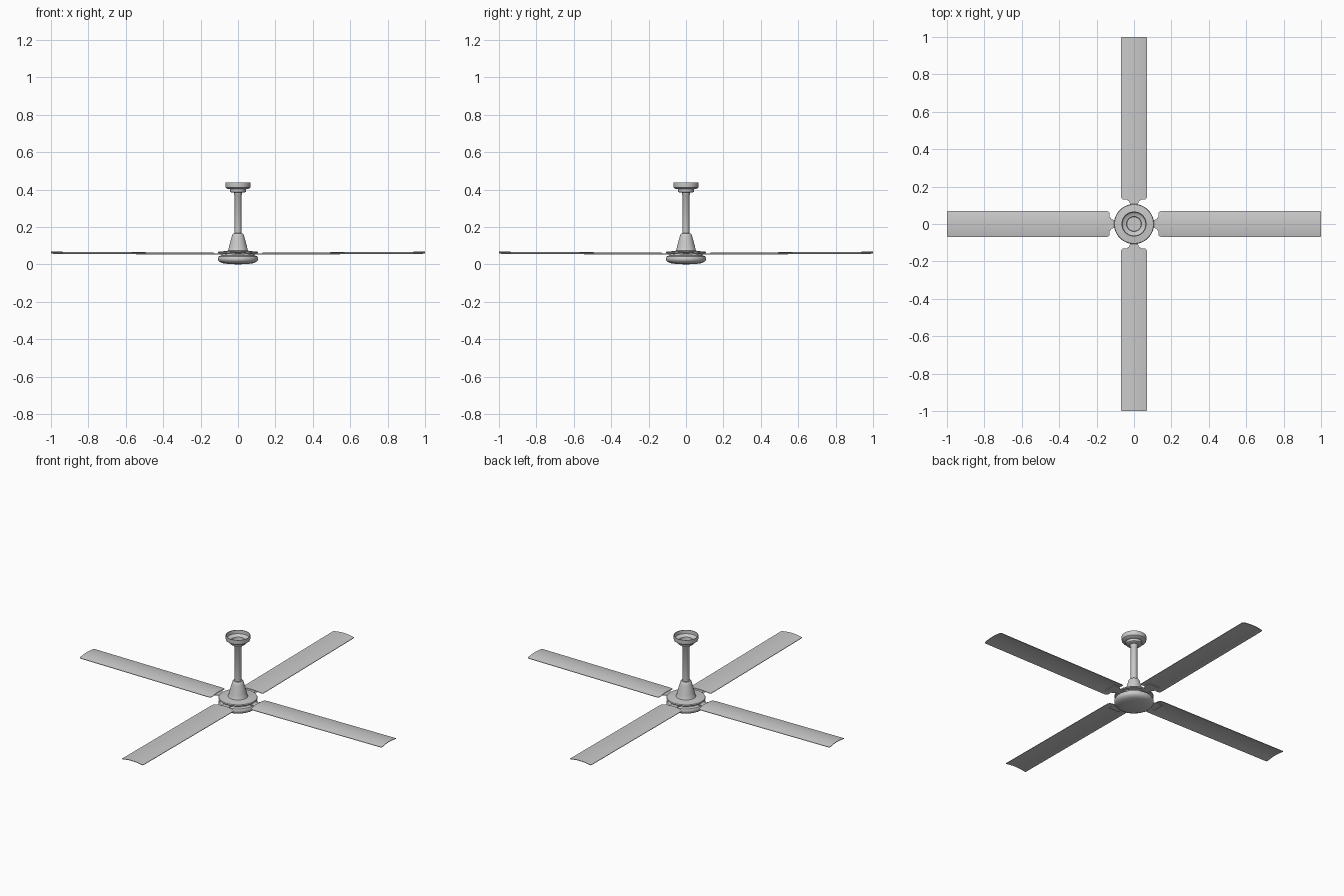
import bpy, bmesh, math

cube = bpy.data.objects.get("Cube")
if cube:
    bpy.data.objects.remove(cube, do_unlink=True)

metal = bpy.data.materials.new("light grey metal")
metal.use_nodes = True
GREY = (0.59, 0.59, 0.59, 1)
metal.diffuse_color = GREY
metal.node_tree.nodes["Principled BSDF"].inputs["Base Color"].default_value = GREY


def finish(bm, name):
    bmesh.ops.remove_doubles(bm, verts=bm.verts, dist=1e-5)
    bmesh.ops.recalc_face_normals(bm, faces=bm.faces)
    mesh = bpy.data.meshes.new(name)
    bm.to_mesh(mesh)
    bm.free()
    mesh.materials.append(metal)
    obj = bpy.data.objects.new(name, mesh)
    bpy.context.collection.objects.link(obj)
    bpy.ops.object.select_all(action='DESELECT')
    obj.select_set(True)
    bpy.context.view_layer.objects.active = obj
    bpy.ops.object.shade_smooth_by_angle(angle=math.radians(38))
    return obj


def lathe(name, profile, steps=48):
    """Spin a (radius, height) profile around z."""
    bm = bmesh.new()
    verts = [bm.verts.new((r, 0, z)) for r, z in profile]
    edges = [bm.edges.new(pair) for pair in zip(verts, verts[1:])]
    bmesh.ops.spin(bm, geom=verts + edges, cent=(0, 0, 0), axis=(0, 0, 1),
                   angle=math.tau, steps=steps, use_duplicate=False)
    return finish(bm, name)


def plate(name, outline, height, thickness, turn, columns=8):
    """Thin radial strip from (distance, half width) pairs, turned about z."""
    bm = bmesh.new()
    rows = []
    for d, w in outline:
        row = []
        for i in range(columns + 1):
            y = w * (2 * i / columns - 1)
            z = height(d, y)
            row.append(bm.verts.new((d * math.cos(turn) - y * math.sin(turn),
                                     d * math.sin(turn) + y * math.cos(turn), z)))
        rows.append(row)
    for a, b in zip(rows, rows[1:]):
        for i in range(columns):
            bm.faces.new((a[i], b[i], b[i + 1], a[i + 1]))
    sheet = bm.faces[:]
    bmesh.ops.recalc_face_normals(bm, faces=sheet)
    # close the strip with a lower skin and side walls
    extruded = bmesh.ops.extrude_face_region(bm, geom=sheet, use_keep_orig=True)
    for v in extruded["geom"]:
        if isinstance(v, bmesh.types.BMVert):
            v.co.z -= thickness
    return finish(bm, name)


# Motor housing: domed lower pan, groove and upper rim
lathe("motor_housing", [
    (0, 0), (.05, .002), (.085, .007), (.1, .014), (.107, .024), (.107, .034),
    (.102, .043), (.088, .048), (.086, .058), (.104, .059), (.107, .063),
    (.104, .068), (.07, .071), (.05, .074), (0, .074)])

# Tapered cover at the foot of the rod
lathe("lower_cover", [
    (.056, .07), (.052, .076), (.047, .1), (.033, .15), (.029, .162),
    (.025, .166), (.015, .167)])

# Hanging rod with a collar under the ceiling cup
lathe("hanging_rod", [(0, .15), (.018, .15), (.018, .368), (.021, .372),
                      (.021, .395), (0, .395)], 32)

# Open ceiling cup
lathe("ceiling_cup", [
    (0, .384), (.036, .384), (.042, .388), (.043, .402), (.058, .405),
    (.066, .411), (.067, .418), (.067, .437), (.064, .437), (.063, .416),
    (.056, .409), (.04, .406), (.038, .391), (0, .391)])

# Four cambered blades on flat waisted brackets
blade_outline = [(.13, .056), (.133, .064), (.142, .069), (.16, .07), (.4, .07),
                 (.7, .07), (.992, .07), (.998, .068), (1, .064)]
bracket_outline = [(.08, .028), (.108, .022), (.118, .024), (.127, .034),
                   (.14, .036), (.17, .036)]


def blade_height(d, y):
    return .054 + .006 * d + .008 * (1 - (y / .07) ** 2)


for i, side in enumerate(("left", "back", "right", "front")):
    turn = i * math.pi / 2
    plate(side + "_blade", blade_outline, blade_height, .003, turn)
    plate(side + "_bracket", bracket_outline, lambda d, y: .057, .004, turn, 2)
